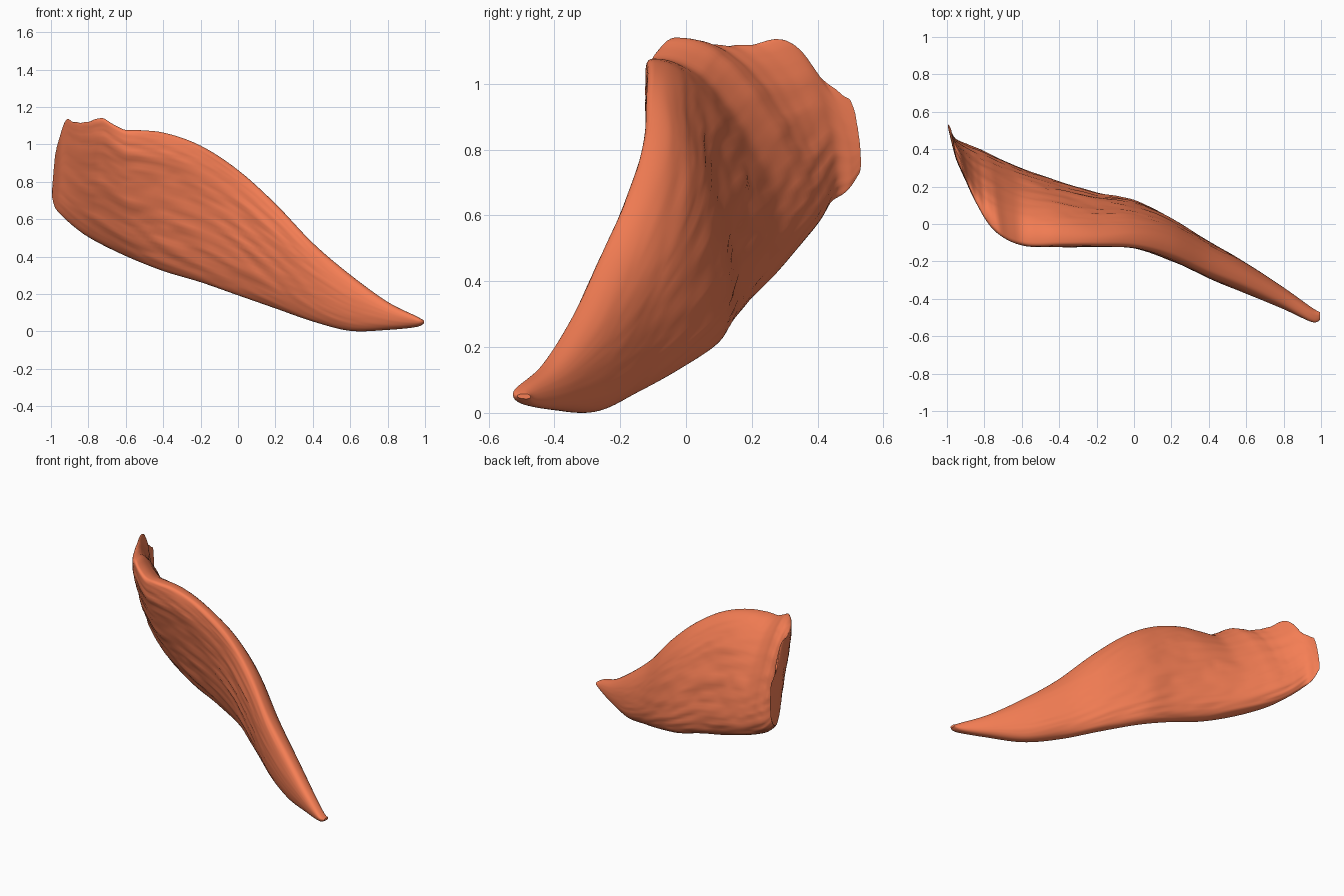
import bpy, bmesh, math
from mathutils import Vector, noise

if "Cube" in bpy.data.objects:
    bpy.data.objects.remove(bpy.data.objects["Cube"])

# Stations along the muscle: upper edge xyz, lower edge xyz, front bulge, back bulge
STATIONS = [
    (-0.975, 0.49, 0.965, -0.995, 0.52, 0.73, 0.02, 0.02),
    (-0.955, 0.38, 1.03, -0.98, 0.47, 0.675, 0.04, 0.06),
    (-0.92, 0.30, 1.135, -0.955, 0.42, 0.64, 0.05, 0.07),
    (-0.85, 0.14, 1.125, -0.88, 0.36, 0.57, 0.06, 0.12),
    (-0.75, -0.01, 1.14, -0.78, 0.28, 0.50, 0.07, 0.18),
    (-0.60, -0.09, 1.09, -0.60, 0.20, 0.41, 0.075, 0.18),
    (-0.40, -0.095, 1.07, -0.40, 0.14, 0.33, 0.07, 0.15),
    (-0.20, -0.095, 1.00, -0.20, 0.10, 0.27, 0.065, 0.12),
    (0.00, -0.10, 0.87, 0.00, 0.05, 0.20, 0.065, 0.12),
    (0.20, -0.145, 0.69, 0.20, -0.06, 0.13, 0.075, 0.12),
    (0.40, -0.235, 0.48, 0.40, -0.19, 0.06, 0.07, 0.115),
    (0.60, -0.31, 0.31, 0.60, -0.29, 0.01, 0.07, 0.09),
    (0.80, -0.40, 0.165, 0.80, -0.39, 0.015, 0.06, 0.055),
    (0.95, -0.485, 0.09, 0.95, -0.47, 0.03, 0.045, 0.03),
    (0.995, -0.49, 0.065, 0.995, -0.485, 0.05, 0.025, 0.015),
]
STEPS, SIDES = 10, 96


def spline(a, b, c, d, t):
    """Catmull-Rom blend of four stations."""
    return [0.5 * (2 * q + (r - p) * t + (2 * p - 5 * q + 4 * r - s) * t * t
                   + (3 * q - p - 3 * r + s) * t ** 3)
            for p, q, r, s in zip(a, b, c, d)]


def resample(rows):
    n, out = len(rows), []
    for i in range(n - 1):
        quad = [rows[min(max(i + k, 0), n - 1)] for k in (-1, 0, 1, 2)]
        out += [spline(*quad, k / STEPS) for k in range(STEPS)]
    return out + [list(rows[-1])]


def section(row):
    """Leaning, slightly squared lens ring with grooves that follow the fibres."""
    top, low = Vector(row[:3]), Vector(row[3:6])
    front, back = row[6:]
    s = top.x * 1.5
    # ragged attachment edge at the wide end
    ragged = max(0, min(1, (-0.5 - top.x) * 5))
    top.z += ragged * 0.02 * noise.noise(Vector((top.x * 14, top.y * 14, 3)))
    mid, half = (top + low) / 2, (top - low) / 2
    ring = []
    for j in range(SIDES):
        a = 2 * math.pi * j / SIDES
        c, w = math.cos(a), math.sin(a)
        thick = back if w > 0 else front
        bulge = math.copysign(abs(w) ** 0.85, w)
        c = math.copysign(abs(c) ** 0.9, c)
        fibre = noise.noise(Vector((c * 4 + s * 1.2, w * 2, s * 1.8)))
        fine = noise.noise(Vector((c * 11 + s * 3, w * 4 + 9, s * 3)))
        size = min(1, half.length / 0.35)
        groove = (0.020 * fibre + 0.010 * fine) * size * size * abs(w)
        out = Vector((-0.12 * ragged, 1, 0)) * (thick * bulge + math.copysign(groove, w))
        ring.append(mid + half * c + out)
    return ring


# Muscle belly: loft the rings and close both ends
bm = bmesh.new()
rings = [[bm.verts.new(p) for p in section(r)] for r in resample(STATIONS)]
for r0, r1 in zip(rings, rings[1:]):
    for j in range(SIDES):
        k = (j + 1) % SIDES
        bm.faces.new((r0[j], r0[k], r1[k], r1[j]))
bm.faces.new(rings[0])
bm.faces.new(rings[-1])
bmesh.ops.recalc_face_normals(bm, faces=bm.faces)
low = min(v.co.z for v in bm.verts)
bmesh.ops.translate(bm, verts=bm.verts, vec=(0, 0, -low))

mesh = bpy.data.meshes.new("muscle_belly")
bm.to_mesh(mesh)
bm.free()
muscle = bpy.data.objects.new("muscle_belly", mesh)
bpy.context.collection.objects.link(muscle)

# Muscle colour
mat = bpy.data.materials.new("muscle_red")
mat.diffuse_color = (0.92, 0.21, 0.09, 1)
mat.use_nodes = True
mat.node_tree.nodes["Principled BSDF"].inputs["Base Color"].default_value = mat.diffuse_color
mesh.materials.append(mat)

bpy.context.view_layer.objects.active = muscle
muscle.select_set(True)
bpy.ops.object.shade_smooth_by_angle(angle=math.radians(50))
